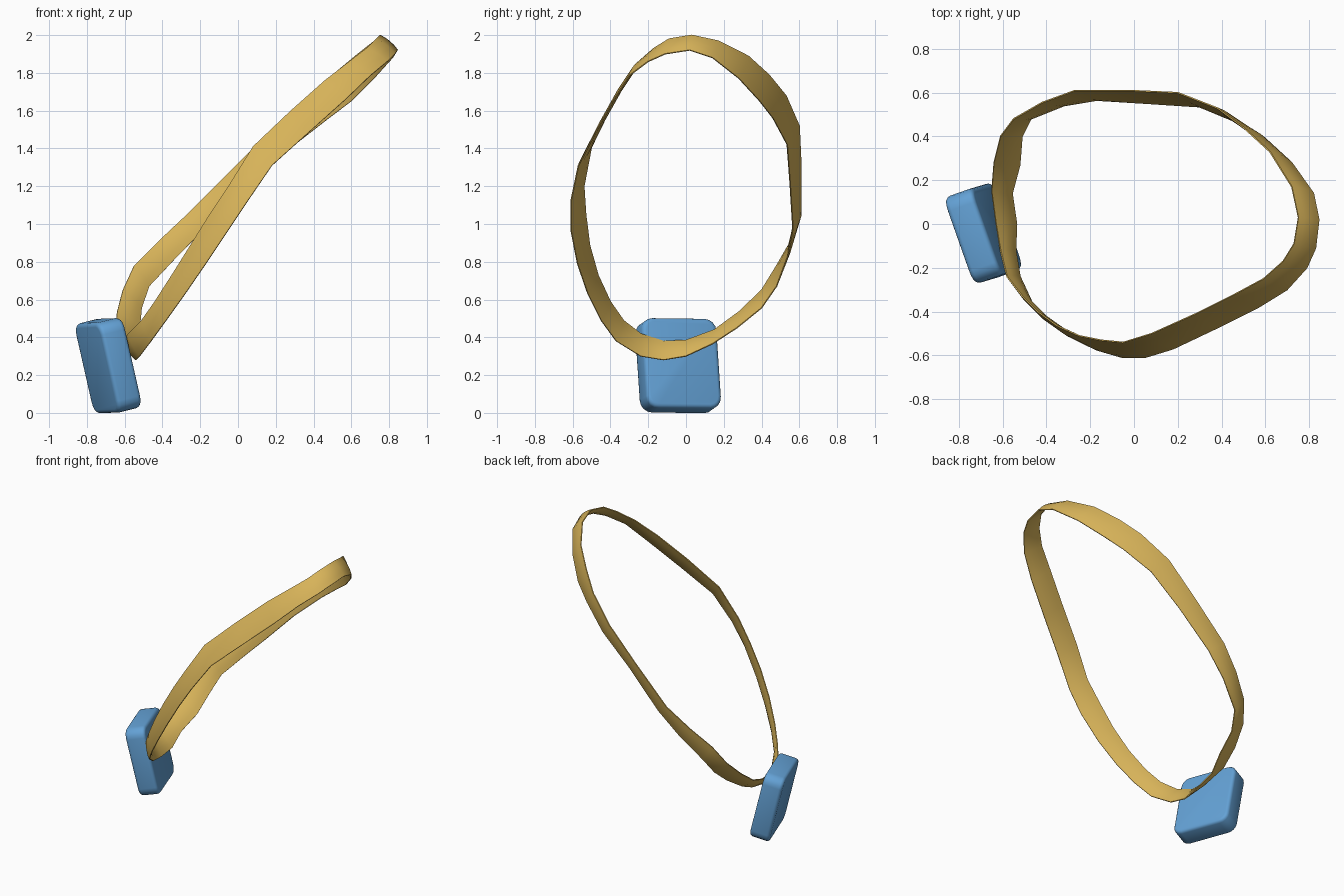
import bpy, bmesh
from mathutils import Vector, Matrix

if "Cube" in bpy.data.objects:
    bpy.data.objects.remove(bpy.data.objects["Cube"])


def material(name, rgb):
    m = bpy.data.materials.new(name)
    m.diffuse_color = (*rgb, 1)
    m.use_nodes = True
    m.node_tree.nodes["Principled BSDF"].inputs["Base Color"].default_value = m.diffuse_color
    return m


gold = material("gold", (0.68, 0.45, 0.10))
blue = material("blue", (0.127, 0.36, 0.67))


def finish(name, bm, mat, angle):
    bmesh.ops.recalc_face_normals(bm, faces=bm.faces)
    me = bpy.data.meshes.new(name)
    bm.to_mesh(me)
    bm.free()
    ob = bpy.data.objects.new(name, me)
    bpy.context.collection.objects.link(ob)
    me.materials.append(mat)
    bpy.ops.object.select_all(action='DESELECT')
    bpy.context.view_layer.objects.active = ob
    ob.select_set(True)
    bpy.ops.object.shade_smooth_by_angle(angle=angle)
    return ob


# strap: matching points along its two edges
upper = [(.75, .03, 2), (.73, -.09, 1.98), (.68, -.17, 1.93), (.59, -.25, 1.86),
         (.46, -.32, 1.76), (.28, -.41, 1.60), (.08, -.5, 1.41), (-.05, -.54, 1.2),
         (-.15, -.53, 1.05), (-.25, -.51, .89), (-.35, -.465, .73), (-.44, -.4, .59),
         (-.51, -.33, .49), (-.58, -.24, .42), (-.61, -.12, .38), (-.63, 0, .385),
         (-.65, .15, .44), (-.64, .28, .535), (-.61, .4, .65), (-.55, .48, .78),
         (-.42, .555, .91), (-.27, .61, 1.05), (-.02, .61, 1.3), (.2, .6, 1.52),
         (.38, .53, 1.68), (.5, .44, 1.79), (.62, .33, 1.89), (.72, .17, 1.97)]
lower = [(.845, .02, 1.92), (.83, -.11, 1.90), (.79, -.2, 1.86), (.7, -.3, 1.785),
         (.57, -.38, 1.66), (.38, -.475, 1.49), (.18, -.57, 1.31), (.05, -.61, 1.12),
         (-.05, -.61, .97), (-.17, -.575, .79), (-.28, -.52, .63), (-.38, -.45, .49),
         (-.46, -.37, .38), (-.52, -.24, .30), (-.54, -.12, .28), (-.535, 0, .30),
         (-.555, .14, .365), (-.52, .27, .45), (-.51, .4, .555), (-.47, .48, .67),
         (-.32, .54, .83), (-.17, .565, .98), (.07, .55, 1.22), (.3, .535, 1.42),
         (.48, .46, 1.56), (.60, .39, 1.65), (.72, .28, 1.77), (.82, .14, 1.88)]
A = [Vector(p) for p in upper]
B = [Vector(p) for p in lower]
n = len(A)
bm = bmesh.new()
rows = []
for i in range(n):
    along = A[(i + 1) % n] + B[(i + 1) % n] - A[i - 1] - B[i - 1]
    normal = along.cross(A[i] - B[i]).normalized()
    # slim lens section: thin at the rims, slightly thicker in the middle
    ring = [A[i].lerp(B[i], t) + normal * h for t, h in
            ((0, .003), (.25, .009), (.5, .011), (.75, .009), (1, .003),
             (1, -.003), (.75, -.009), (.5, -.011), (.25, -.009), (0, -.003))]
    rows.append([bm.verts.new(p) for p in ring])
for i in range(n):
    r, s = rows[i], rows[(i + 1) % n]
    for j in range(len(r)):
        k = (j + 1) % len(r)
        bm.faces.new((r[j], r[k], s[k], s[j]))
finish("strap", bm, gold, 0.7)

# tag block: tilted slab, broad corners rounded, rims softened
bm = bmesh.new()
bmesh.ops.create_cube(bm, size=1)
bmesh.ops.scale(bm, vec=(.14, .42, .49), verts=bm.verts)
corners = [e for e in bm.edges if abs(e.verts[0].co.x - e.verts[1].co.x) > .1]
bmesh.ops.bevel(bm, geom=corners, offset=.065, segments=4, profile=.5, affect='EDGES')
rims = [e for e in bm.edges if abs(e.verts[0].co.x - e.verts[1].co.x) < .01]
bmesh.ops.bevel(bm, geom=rims, offset=.022, segments=3, profile=.5, affect='EDGES')
up = Vector((-.22, -.065, .97)).normalized()
side = Vector((-.335, .94, 0))
side = (side - up * side.dot(up)).normalized()
face = side.cross(up)
rot = Matrix((face, side, up)).transposed()
bmesh.ops.transform(bm, matrix=Matrix.Translation((-.687, -.042, .25)) @ rot.to_4x4(),
                    verts=bm.verts)
finish("tag_block", bm, blue, 0.7)
